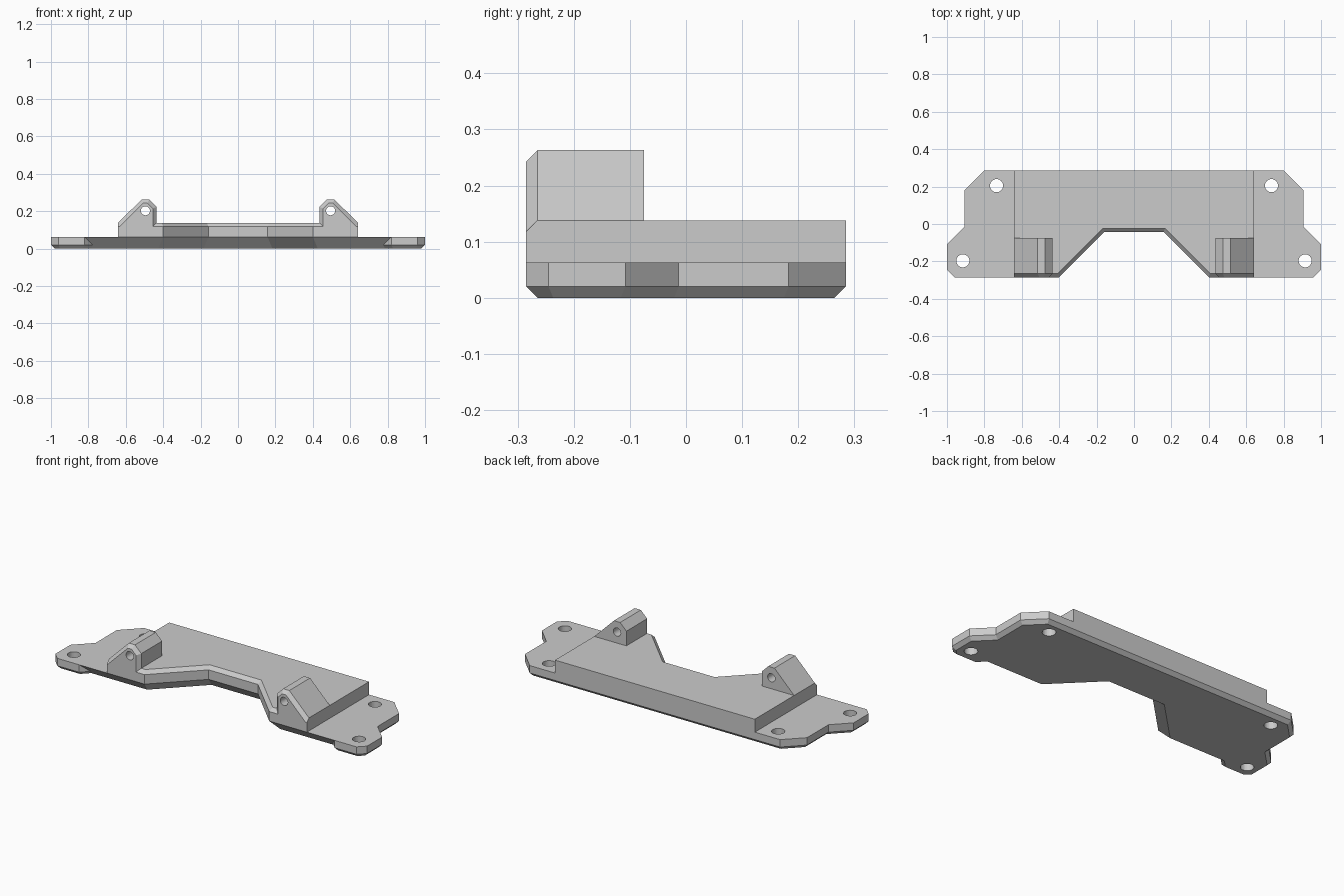
import bpy
import bmesh
from mathutils import Vector

if "Cube" in bpy.data.objects:
    bpy.data.objects.remove(bpy.data.objects["Cube"], do_unlink=True)

# Single plain grey material
grey = bpy.data.materials.new("light grey")
grey.use_nodes = True
COLOUR = (0.6, 0.6, 0.6, 1)
grey.diffuse_color = COLOUR
grey.node_tree.nodes["Principled BSDF"].inputs["Base Color"].default_value = COLOUR


def inset(points, dists):
    """Move every edge of a counter-clockwise outline inward by its own distance."""
    lines = []
    for i, p in enumerate(points):
        a, b = Vector(p), Vector(points[(i + 1) % len(points)])
        d = (b - a).normalized()
        lines.append((a + Vector((-d.y, d.x)) * dists[i], d))
    result = []
    for i, (q, e) in enumerate(lines):
        p, d = lines[i - 1]
        cross = d.x * e.y - d.y * e.x
        t = ((q.x - p.x) * e.y - (q.y - p.y) * e.x) / cross
        result.append(tuple(p + d * t))
    return result


def loft(name, layers, along="z"):
    """Join matching outlines, each given with its height along one axis."""
    bm = bmesh.new()
    rings = [[bm.verts.new((u, v, h) if along == "z" else (u, h, v)) for u, v in pts]
             for pts, h in layers]
    n = len(rings[0])
    bm.faces.new(rings[0])
    bm.faces.new(rings[-1])
    for low, high in zip(rings, rings[1:]):
        for i in range(n):
            j = (i + 1) % n
            bm.faces.new((low[i], low[j], high[j], high[i]))
    bmesh.ops.recalc_face_normals(bm, faces=bm.faces)
    mesh = bpy.data.meshes.new(name)
    bm.to_mesh(mesh)
    bm.free()
    mesh.materials.append(grey)
    obj = bpy.data.objects.new(name, mesh)
    bpy.context.collection.objects.link(obj)
    return obj


def combine(target, other, operation):
    """Apply a boolean and remove the helper."""
    mod = target.modifiers.new("shape", "BOOLEAN")
    mod.operation, mod.object, mod.solver = operation, other, "EXACT"
    bpy.context.view_layer.objects.active = target
    bpy.ops.object.modifier_apply(modifier=mod.name)
    bpy.data.objects.remove(other, do_unlink=True)


def drill(target, radius, location, rotation=(0, 0, 0)):
    bpy.ops.mesh.primitive_cylinder_add(vertices=32, radius=radius, depth=1,
                                        location=location, rotation=rotation)
    cutter = bpy.context.object
    cutter.data.materials.append(grey)
    combine(target, cutter, "DIFFERENCE")


def mirrored(points):
    return points + [(-x, y) for x, y in reversed(points)]


def edge_dists(half, back, front):
    return half + [back] + half[::-1] + [front]


FRONT, BACK, BEVEL, DECK, TOP, SIDE = -0.285, 0.285, 0.02, 0.063, 0.138, 0.641
notch = [(0.158, -0.043), (0.4, FRONT)]

# Mounting plate: deep undercut along the front, small bevel elsewhere
plate_outline = mirrored(notch + [(0.905, FRONT), (0.905, 0.183), (0.803, BACK)])
lower = edge_dists([0.043, 0.043, 0, 0], 0, 0.043)
bottom = [d + BEVEL for d in lower]
plate = loft("mounting_plate", [(inset(plate_outline, bottom), 0),
                                (inset(plate_outline, lower), BEVEL),
                                (plate_outline, DECK)])

# Corner tabs and bolt holes
tab_outline = [(0.82, FRONT), (0.96, FRONT), (1, -0.245), (1, -0.108),
               (0.8, 0.092), (0.7, 0.092), (0.7, -0.165)]
for side in (1, -1):
    # Mirroring reverses the winding, so the order is flipped back
    outline = [(side * x, y) for x, y in tab_outline][::side]
    tab = loft("tab", [(inset(outline, [BEVEL] * len(outline)), 0),
                       (outline, BEVEL), (outline, DECK)])
    combine(plate, tab, "UNION")
for side in (1, -1):
    for x, y in ((0.735, 0.205), (0.915, -0.197)):
        drill(plate, 0.035, (side * x, y, 0))

# Raised centre block with a bevelled front rim
block_outline = mirrored(notch + [(SIDE, FRONT), (SIDE, BACK)])
rim = edge_dists([BEVEL, BEVEL, 0], 0, BEVEL)
loft("raised_block", [(block_outline, DECK), (block_outline, TOP - BEVEL),
                      (inset(block_outline, rim), TOP)])

# Pivot brackets with a bevelled front and a through hole
profile = [(SIDE, 0.1), (SIDE, TOP), (0.515, 0.263), (0.475, 0.263),
           (0.435, 0.223), (0.435, 0.1)]
front_rim = [0, BEVEL, BEVEL, BEVEL, BEVEL, 0]
for side, name in ((1, "left_bracket"), (-1, "right_bracket")):
    face = inset(profile, front_rim)
    layers = [([(side * x, z) for x, z in pts], y)
              for pts, y in ((face, FRONT), (profile, FRONT + BEVEL), (profile, -0.075))]
    bracket = loft(name, layers, along="y")
    drill(bracket, 0.024, (side * 0.495, -0.18, 0.202), (1.5708, 0, 0))
